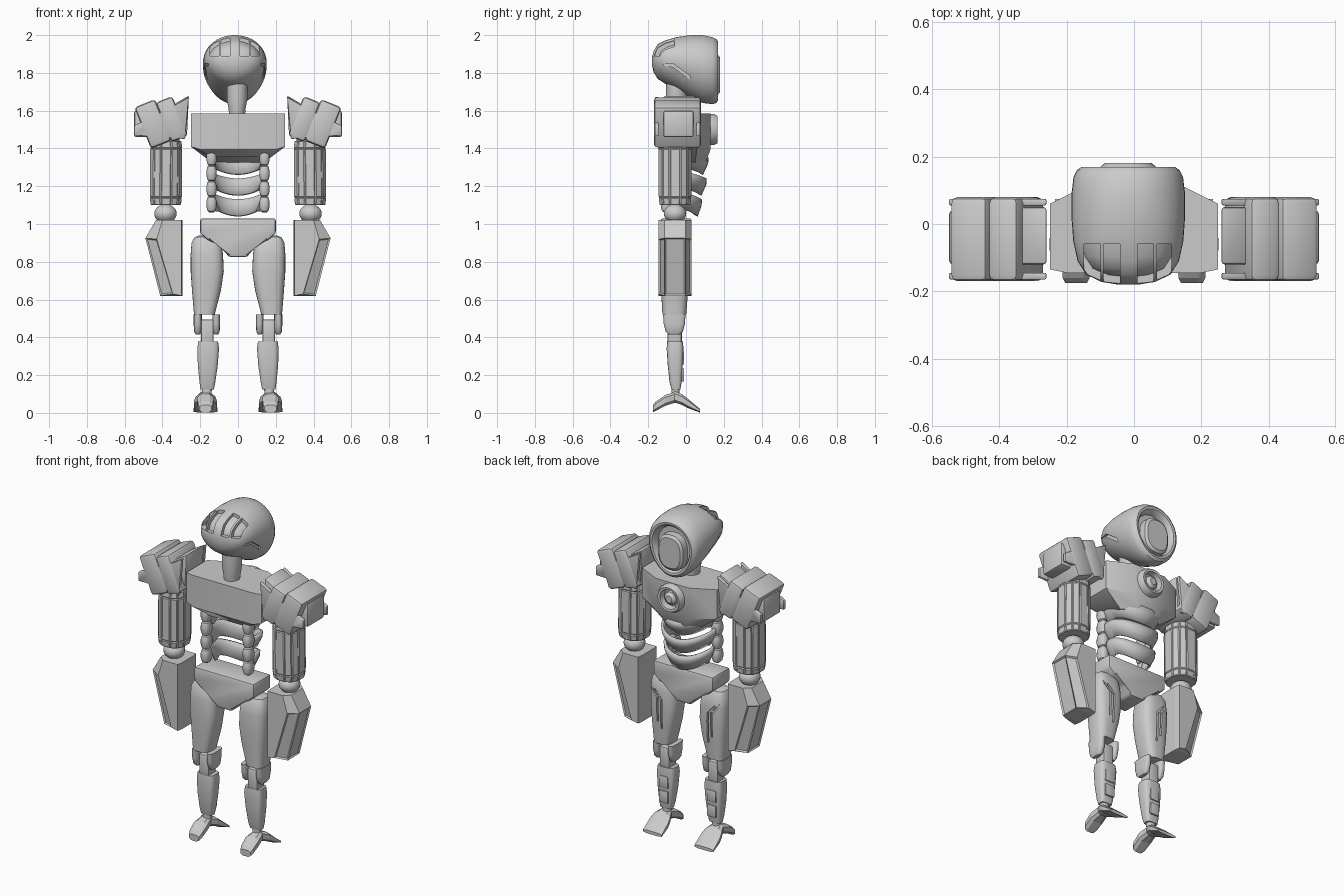
import bpy, bmesh, math
from mathutils import Matrix, Vector

cube = bpy.data.objects.get("Cube")
if cube:
    bpy.data.objects.remove(cube, do_unlink=True)

GREY = (0.6, 0.6, 0.6, 1)
grey = bpy.data.materials.new("plain grey")
grey.use_nodes = True
grey.diffuse_color = GREY
grey.node_tree.nodes["Principled BSDF"].inputs["Base Color"].default_value = GREY


def finish(name, bm, mirror=False, smooth=True):
    bmesh.ops.recalc_face_normals(bm, faces=bm.faces)
    mesh = bpy.data.meshes.new(name)
    bm.to_mesh(mesh)
    bm.free()
    mesh.materials.append(grey)
    ob = bpy.data.objects.new(name, mesh)
    bpy.context.collection.objects.link(ob)
    if smooth:
        bpy.ops.object.select_all(action='DESELECT')
        ob.select_set(True)
        bpy.context.view_layer.objects.active = ob
        bpy.ops.object.shade_smooth_by_angle(angle=math.radians(35))
    if mirror:
        ob.modifiers.new("mirror", 'MIRROR').use_mirror_merge = False
    return ob


def bevel(bm, width, segments=2):
    if width:
        bmesh.ops.bevel(bm, geom=list(bm.edges), offset=width, segments=segments,
                        affect='EDGES', profile=0.5, clamp_overlap=True)


def skin(bm, rings):
    """Join rings of equal length and cap both ends."""
    vs = [[bm.verts.new(p) for p in ring] for ring in rings]
    n = len(vs[0])
    for a, b in zip(vs, vs[1:]):
        for i in range(n):
            j = (i + 1) % n
            bm.faces.new((a[i], a[j], b[j], b[i]))
    bm.faces.new(vs[0][::-1])
    bm.faces.new(vs[-1])


def loft(name, rows, axis='z', sides=24, power=2, egg=0, mirror=False, inset=0, smooth=True):
    """Rows are (position, centre u, centre v, radius u, radius v)."""
    rings = []
    for t, cu, cv, ru, rv in rows:
        ring = []
        for i in range(sides):
            a = math.tau * (i + 0.5) / sides
            c, s = math.cos(a), math.sin(a)
            u = cu + ru * math.copysign(abs(c) ** (2 / power), c) * (1 + egg * s)
            v = cv + rv * math.copysign(abs(s) ** (2 / power), s)
            ring.append((u, v, t) if axis == 'z' else (u, t, v))
        rings.append(ring)
    bm = bmesh.new()
    skin(bm, rings)
    if inset:
        quads = [f for f in bm.faces if len(f.verts) == 4]
        bmesh.ops.recalc_face_normals(bm, faces=bm.faces)
        bmesh.ops.inset_individual(bm, faces=quads, thickness=inset, depth=inset * 0.6)
    return finish(name, bm, mirror, smooth)


def prism(name, outline, lo, hi, axis='y', width=0, mirror=False, smooth=True):
    """Extrude an outline, given in xz or yz, along y or x."""
    bm = bmesh.new()
    skin(bm, [[(a, t, b) if axis == 'y' else (t, a, b) for a, b in outline] for t in (lo, hi)])
    bevel(bm, width)
    return finish(name, bm, mirror, smooth)


def box(name, centre, size, tilt=0, width=0, mirror=False, smooth=True):
    bm = bmesh.new()
    bmesh.ops.create_cube(bm, size=1, matrix=Matrix.Diagonal((*size, 1)))
    bevel(bm, width)
    bm.transform(Matrix.Translation(centre) @ Matrix.Rotation(math.radians(tilt), 4, 'Y'))
    return finish(name, bm, mirror, smooth)


def cut(ob, cutter):
    m = ob.modifiers.new("cut", 'BOOLEAN')
    m.operation, m.solver, m.object = 'DIFFERENCE', 'EXACT', cutter
    cutter.hide_render = True
    cutter.hide_viewport = True


# Head with a recessed face opening
HX = -0.017
shell = [(-0.18, 1.86, .03, .02), (-0.172, 1.86, .08, .055), (-0.15, 1.86, .125, .092),
         (-0.11, 1.857, .15, .115), (-0.05, 1.85, .163, .14), (0.02, 1.835, .168, .165),
         (0.09, 1.82, .168, .18), (0.14, 1.812, .162, .178), (0.16, 1.81, .152, .17)]
opening = [(0.17, 1.81, .138, .156), (0.168, 1.81, .125, .143), (0.155, 1.808, .115, .132),
           (0.13, 1.805, .11, .127)]
head = loft("head", [(y, HX, z, w, h) for y, z, w, h in shell + opening],
            axis='y', sides=40, egg=0.1)
loft("inner_head", [(y * 0.88, HX, z, w * 0.88, h * 0.88) for y, z, w, h in shell[:6]],
     axis='y', sides=32, egg=0.1)
loft("face_disc", [(0.12, HX, 1.79, .085, .108), (0.17, HX, 1.79, .083, .105),
                   (0.181, HX, 1.79, .07, .09)], axis='y', sides=32, power=2.6)
for i, (a, b) in enumerate([(-.148, -.1), (-.09, -.042), (.01, .058), (.068, .112)]):
    cut(head, box(f"vent_cutter_{i}", ((a + b) / 2, -.16, 1.99), (b - a, .2, .2), smooth=False))
slit = [(-.14, 1.85), (-.07, 1.85), (.02, 1.785), (.02, 1.765), (-.07, 1.832), (-.14, 1.838)]
for side in (1, -1):
    cut(head, prism(f"slit_cutter_{side}", slit, HX + side * .14, HX + side * .3,
                    axis='x', smooth=False))

# Neck
loft("neck", [(1.56, -.005, -.05, .042, .045), (1.61, -.005, -.05, .045, .05),
              (1.66, -.005, -.05, .055, .056), (1.75, -.005, -.05, .055, .056)])

# Chest: chamfered plan that tapers downward and dips toward the middle
plan = [(.25, -.135), (.25, .06), (.11, .13), (-.11, .13),
        (-.25, .06), (-.25, -.135), (-.2, -.145), (.2, -.145)]
bm = bmesh.new()
skin(bm, [[(x, y, 1.585) for x, y in plan],
          [(x, y, 1.41 if abs(x) > .22 else 1.395) for x, y in plan],
          [(x * .55, y * .8, 1.325 if y > 0 else 1.355) for x, y in plan]])
finish("chest", bm)
loft("chest_ring", [(.1, 0, 1.5, .085, .085), (.15, 0, 1.5, .082, .082), (.168, 0, 1.5, .072, .072),
                    (.166, 0, 1.5, .058, .058), (.13, 0, 1.5, .052, .052)], axis='y', sides=28)
loft("chest_lens", [(.12, 0, 1.5, .042, .042), (.15, 0, 1.5, .038, .038),
                    (.165, 0, 1.5, .02, .02)], axis='y', sides=24)

# Abdomen: flared bands, open at one side, each dipping to a point
for k, (top, rx, ry) in enumerate([(1.385, .165, .15), (1.275, .16, .14), (1.165, .15, .115)]):
    bm = bmesh.new()
    n, rows = 24, []
    for drop, scale in ((0, 1), (.035, .98), (.1, .8)):
        row = []
        for i in range(n + 1):
            a = math.radians(-25 + 230 * i / n)
            dip = .035 * max(0, math.sin(a)) ** 2
            row.append(bm.verts.new((rx * scale * math.cos(a), -.03 + ry * scale * math.sin(a),
                                     top - drop * (.9 if dip else 1) - dip)))
        rows.append(row)
    for a, b in zip(rows, rows[1:]):
        for i in range(n):
            bm.faces.new((a[i], a[i + 1], b[i + 1], b[i]))
    band = finish(f"abdomen_band_{k}", bm)
    band.modifiers.new("thickness", 'SOLIDIFY').thickness = .015
for k in range(4):
    z = 1.105 + k * .082
    loft(f"rib_segment_{k}", [(z + h, .14, -.1, .027 * r, .034 * r) for h, r in
                              ((-.045, .4), (-.036, .8), (-.015, 1), (.015, 1), (.036, .8), (.045, .4))],
         sides=16, power=2.6, mirror=True)

# Pelvis
half = [(.2, 1.03), (.2, .95), (.16, .915), (.085, .885), (.05, .825)]
prism("pelvis", half + [(-x, z) for x, z in half[::-1]], -.135, .03, width=.012)

# Shoulders: two tilted pads, an inner wedge, flaps and an outer block
box("outer_shoulder_pad", (.45, -.045, 1.53), (.118, .25, .235), 22, .018, True)
box("inner_shoulder_pad", (.35, -.045, 1.555), (.095, .25, .225), 22, .018, True)
wedge = [(.26, 1.68), (.345, 1.63), (.38, 1.45), (.27, 1.47)]
prism("shoulder_wedge", wedge, -.12, .05, width=.008, mirror=True)
flap = [(.26, 1.675), (.35, 1.62), (.55, 1.52), (.55, 1.465), (.47, 1.465), (.28, 1.45)]
for label, y in (("front", -.165), ("rear", .055)):
    prism(f"{label}_shoulder_flap", flap, y, y + .02, width=.005, mirror=True)
box("shoulder_block", (.465, -.04, 1.53), (.17, .16, .14), 0, .012, True)

# Arms
AY = -.058
loft("shoulder_joint", [(1.4, .38, AY, .07, .07), (1.5, .38, AY, .07, .07)], mirror=True)
loft("upper_arm", [(1.1, .382, AY, .078, .08), (1.14, .382, AY, .083, .085),
                   (1.4, .38, AY, .083, .085), (1.44, .38, AY, .078, .08)],
     sides=12, power=2.4, mirror=True, inset=.007, smooth=False)
loft("elbow", [(1.055 + .05 * math.sin(a), .384, AY, .06 * math.cos(a), .06 * math.cos(a))
               for a in (math.radians(d) for d in range(-75, 76, 15))], mirror=True)

# Forearm shell, with panels sunk into its outer faces
outer = [(.295, 1.02), (.435, 1.02), (.49, .925), (.412, .62), (.295, .62)]
inner = [(.3, 1.02), (.4, 1.02), (.43, .92), (.345, .63), (.3, .62)]
bm = bmesh.new()
skin(bm, [[(x, AY + y, z) for x, z in shape] for y, shape in
          ((-.0875, inner), (-.055, outer), (.055, outer), (.0875, inner))])
bmesh.ops.recalc_face_normals(bm, faces=bm.faces)
panels = [f for f in bm.faces if f.normal.x > .4 and f.calc_center_median().z < .95]
bmesh.ops.inset_individual(bm, faces=panels, thickness=.01, depth=-.008)
finish("forearm", bm, mirror=True, smooth=False)

# Thighs with angled grooves
thigh = loft("thigh", [(.938, .178, -.06, .03, .025), (.93, .175, -.06, .055, .05),
                       (.9, .168, -.06, .078, .068), (.84, .165, -.06, .086, .075),
                       (.75, .163, -.06, .088, .077), (.65, .167, -.06, .077, .072),
                       (.52, .178, -.062, .055, .063)], power=3, sides=32, mirror=True)
for k, (x, lo, hi) in enumerate([(.15, .62, .79), (.175, .66, .8)]):
    groove = [(x, lo), (x + .01, lo), (x + .01, hi), (x + .05, hi + .05),
              (x + .05, hi + .065), (x, hi + .01)]
    cut(thigh, prism(f"groove_cutter_{k}", groove, .002, .1, mirror=True, smooth=False))

# Knees and shins
for label, x, r in (("inner", .115, .02), ("outer", .213, .022)):
    loft(f"{label}_knee", [(.415, x, -.062, r * .5, .03), (.43, x, -.062, r * .9, .046),
                           (.47, x, -.062, r, .056), (.52, x, -.062, r, .06)],
         power=3, mirror=True)
box("knee_plate", (.162, -.06, .425), (.066, .075, .14), 0, .01, True)
loft("shin", [(.125, .163, -.053, .036, .024), (.16, .162, -.055, .042, .032),
              (.25, .16, -.057, .053, .04), (.34, .158, -.058, .058, .045),
              (.378, .158, -.058, .053, .042)], sides=16, power=4, mirror=True)
for label, z in (("lower", .2), ("upper", .29)):
    box(f"{label}_shin_panel", (.16, -.017, z), (.06, .012, .07), 0, .003, True)
loft("ankle", [(.09, .165, -.055, .024, .022), (.135, .165, -.055, .028, .022)], mirror=True)

# Feet: a broad sloping toe and a short heel block
FX = .172
loft("toe", [(-.06, FX, .085, .035, .032), (-.02, FX, .07, .055, .03),
             (.01, FX, .05, .064, .026), (.075, FX, .011, .066, .01)],
     axis='y', sides=8, power=3, mirror=True, smooth=False)
loft("heel", [(-.175, FX, .022, .034, .02), (-.16, FX, .035, .042, .026),
              (-.11, FX, .066, .045, .03), (-.05, FX, .085, .032, .03)],
     axis='y', sides=8, power=3, mirror=True, smooth=False)
